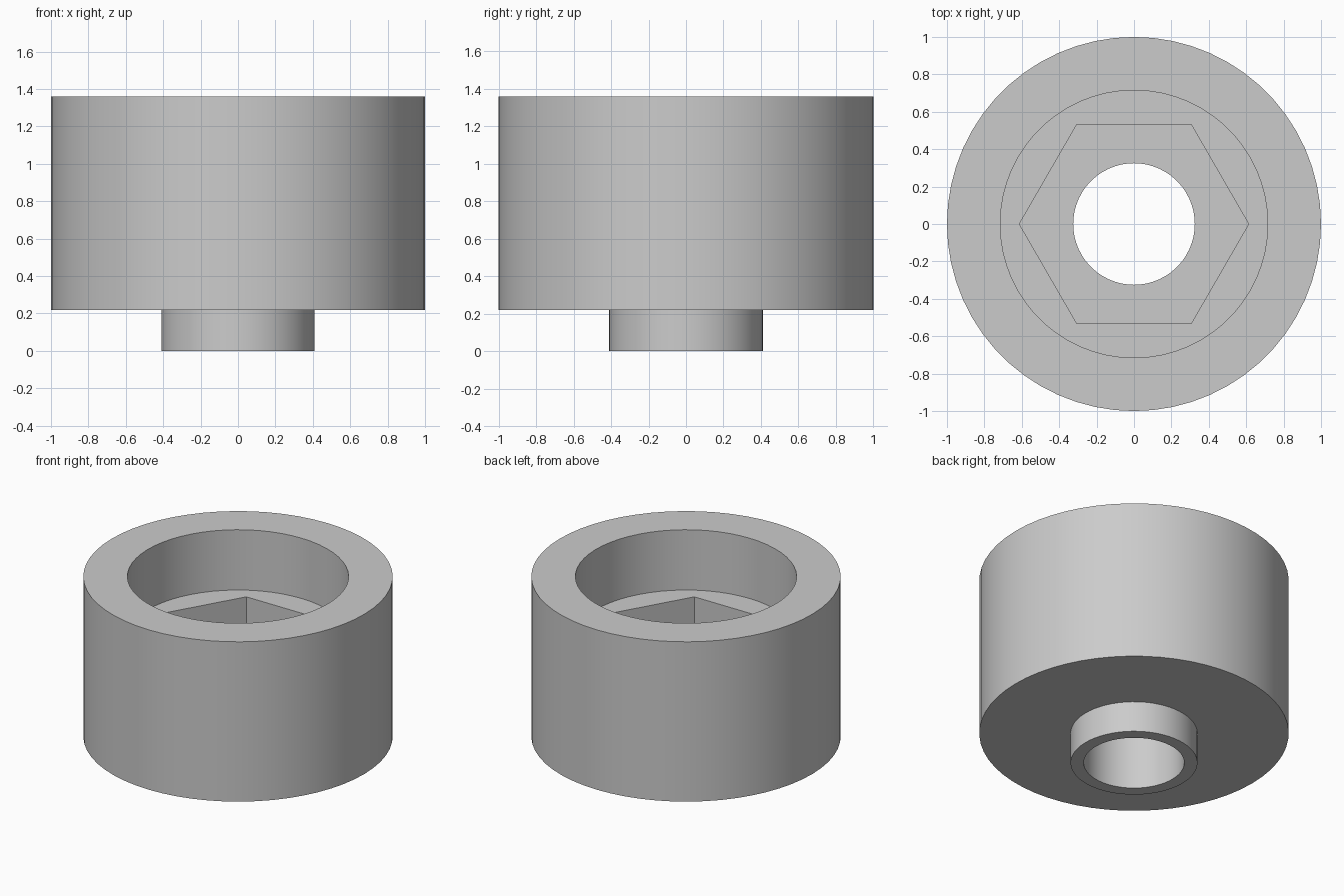
import bpy, bmesh, math

cube = bpy.data.objects.get("Cube")
if cube:
    bpy.data.objects.remove(cube, do_unlink=True)

SEGMENTS = 60

# Plain grey material
grey = bpy.data.materials.new("plain grey")
grey.use_nodes = True
colour = (0.6, 0.6, 0.6, 1.0)
grey.diffuse_color = colour
grey.node_tree.nodes["Principled BSDF"].inputs["Base Color"].default_value = colour


def circle(radius):
    return lambda angle: radius


def hexagon(corner_radius):
    sixth = math.pi / 3
    def radius_at(angle):
        offset = (angle + 1e-6) % sixth - sixth / 2
        return corner_radius * math.cos(sixth / 2) / math.cos(offset)
    return radius_at


def closed_sleeve(name, sections):
    """Skin a closed series of rings, each a radius rule at a height."""
    bm = bmesh.new()
    rings = []
    for radius_at, z in sections:
        ring = []
        for i in range(SEGMENTS):
            a = math.tau * i / SEGMENTS
            r = radius_at(a)
            ring.append(bm.verts.new((r * math.cos(a), r * math.sin(a), z)))
        rings.append(ring)
    for k, lower in enumerate(rings):
        upper = rings[(k + 1) % len(rings)]
        for i in range(SEGMENTS):
            j = (i + 1) % SEGMENTS
            bm.faces.new((lower[i], lower[j], upper[j], upper[i]))
    bmesh.ops.recalc_face_normals(bm, faces=bm.faces)
    mesh = bpy.data.meshes.new(name)
    bm.to_mesh(mesh)
    bm.free()
    mesh.materials.append(grey)
    obj = bpy.data.objects.new(name, mesh)
    bpy.context.collection.objects.link(obj)
    return obj


# Heights of the steps
shoulder, pocket_floor, ledge, top = 0.22, 0.42, 0.93, 1.36

# Collar, spigot, round recess, hexagonal pocket and through bore
body = closed_sleeve("hex_socket_bushing", [
    (circle(0.41), 0.0),
    (circle(0.41), shoulder),
    (circle(1.0), shoulder),
    (circle(1.0), top),
    (circle(0.715), top),
    (circle(0.715), ledge),
    (hexagon(0.613), ledge),
    (hexagon(0.613), pocket_floor),
    (circle(0.325), pocket_floor),
    (circle(0.325), 0.0),
])

bpy.ops.object.select_all(action="DESELECT")
body.select_set(True)
bpy.context.view_layer.objects.active = body
bpy.ops.object.shade_smooth_by_angle(angle=math.radians(30))
